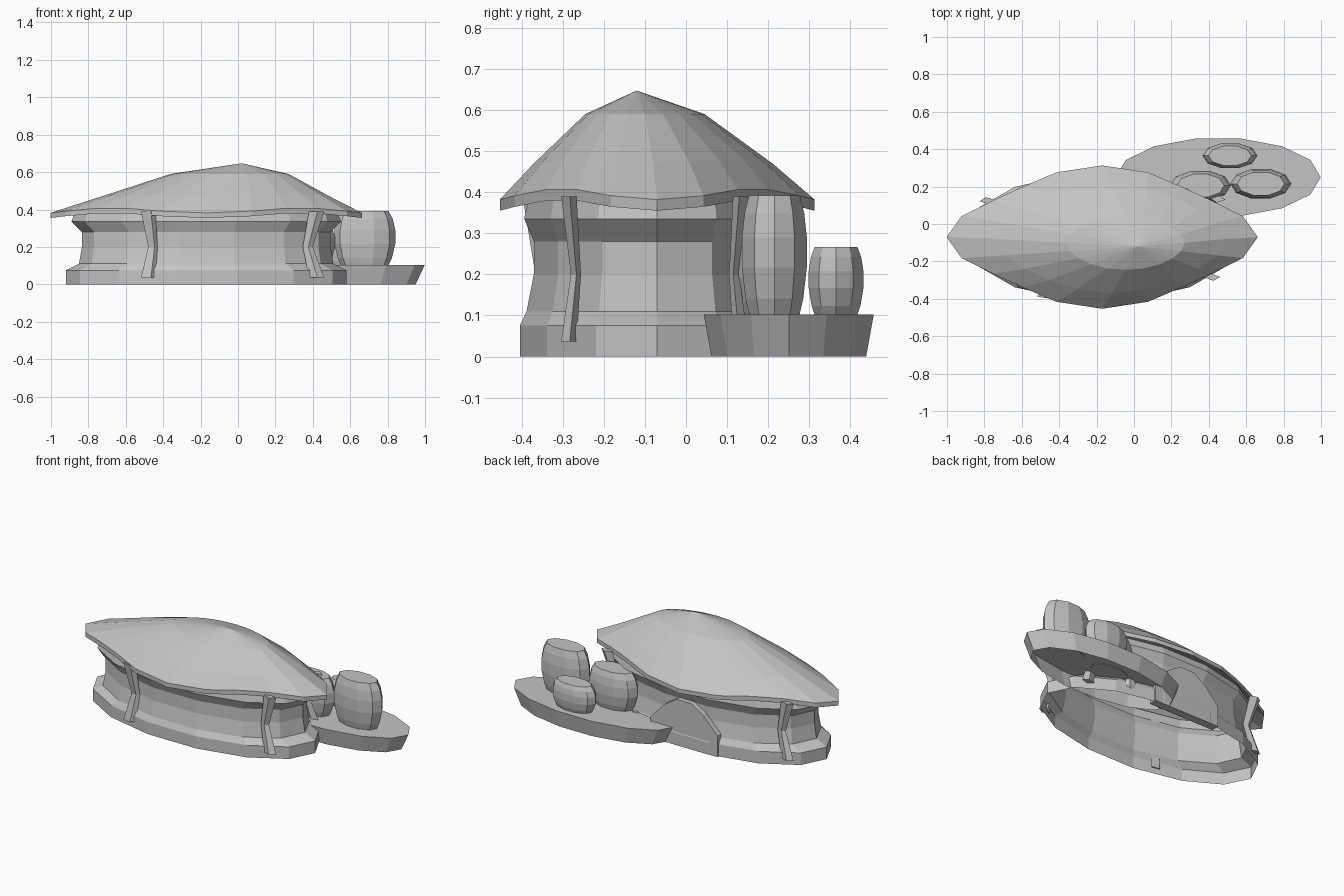
import bpy, bmesh
from math import sin, cos, pi
from mathutils import Vector

cube = bpy.data.objects.get("Cube")
if cube:
    bpy.data.objects.remove(cube, do_unlink=True)

grey = bpy.data.materials.new("plain grey")
grey.use_nodes = True
tone = (0.55, 0.55, 0.55, 1)
grey.diffuse_color = tone
grey.node_tree.nodes["Principled BSDF"].inputs["Base Color"].default_value = tone


def loft(name, rings, cap_start=False, cap_end=False):
    """Skin a list of equal-length point loops; a one-point loop is an apex."""
    bm = bmesh.new()
    loops = [[bm.verts.new(p) for p in ring] for ring in rings]
    for a, b in zip(loops, loops[1:]):
        n = max(len(a), len(b))
        for i in range(n):
            j = (i + 1) % n
            if len(b) == 1:
                bm.faces.new((a[i], a[j], b[0]))
            elif len(a) == 1:
                bm.faces.new((a[0], b[j], b[i]))
            else:
                bm.faces.new((a[i], a[j], b[j], b[i]))
    if cap_start:
        bm.faces.new(loops[0][::-1])
    if cap_end:
        bm.faces.new(loops[-1])
    bmesh.ops.recalc_face_normals(bm, faces=bm.faces)
    mesh = bpy.data.meshes.new(name)
    bm.to_mesh(mesh)
    bm.free()
    mesh.materials.append(grey)
    obj = bpy.data.objects.new(name, mesh)
    bpy.context.collection.objects.link(obj)
    return obj


def oval(centre, rx, ry, z, sides, pinch=0, lift=0):
    """Oval loop; pinch draws in and lift raises its four diagonal quarters."""
    ring = []
    for i in range(sides):
        t = 2 * pi * i / sides
        wave = sin(2 * t) ** 2
        r = 1 - pinch * wave
        ring.append((centre[0] + rx * r * cos(t), centre[1] + ry * r * sin(t), z + lift * wave))
    return ring


# Hut wall: wide plinth, waisted wall and flared top, open below
hut = (-0.17, -0.07)
wall_profile = [(0.75, 0.343, 0), (0.75, 0.343, 0.075), (0.68, 0.326, 0.11),
                (0.665, 0.308, 0.2), (0.665, 0.308, 0.28),
                (0.72, 0.332, 0.335), (0.705, 0.322, 0.38)]
loft("hut_wall", [oval(hut, rx, ry, z, 14) for rx, ry, z in wall_profile])

# Roof shell: pinched, wavy eave and an off-centre peak
roof_levels = [(hut, 0.832, 0.383, 0.382, 20, 0.145, 0.027),
               ((-0.12, -0.08), 0.61, 0.29, 0.47, 20, 0.07, 0.01),
               ((-0.045, -0.10), 0.315, 0.145, 0.59, 20, 0.02, 0)]
upper = [oval(*level) for level in roof_levels] + [[(0.02, -0.12, 0.647)]]
under = [[(x, y, z - 0.027) for x, y, z in ring] for ring in upper]
loft("roof", under[::-1] + upper)

# Bent posts leaning on the wall, flattened like the hut and turned to its centre
squash = Vector((1, 0.46, 1))
for name, x, y in [("front_right_post", -0.48, -0.38), ("front_left_post", 0.42, -0.285),
                   ("back_right_post", -0.785, 0.125), ("back_left_post", 0.45, 0.133)]:
    out = Vector((x - hut[0], (y - hut[1]) / squash.y, 0)).normalized()
    side = Vector((-out.y, out.x, 0))
    rings = []
    for z, shift, w in [(0.037, 0, 0.029), (0.2, -0.06, 0.019), (0.39, 0, 0.029)]:
        rings.append([Vector((x, y, z)) + (out * (shift + w * a) + side * w * b) * squash
                      for a, b in [(-1, -1), (1, -1), (1, 1), (-1, 1)]])
    loft(name, rings, True, True)

# Arched door panel at the back
half = [(0.23, 0), (0.23, 0.13), (0.13, 0.235), (0.05, 0.285)]
arch = half + [(-x, z) for x, z in reversed(half)]
loft("back_door", [[(hut[0] + x, y, z) for x, z in arch] for y in (0.21, 0.262)], True, True)

# Oval platform, narrower at the ground and open below
deck = (0.45, 0.25)
loft("platform", [oval(deck, 0.5, 0.193, 0, 14), oval(deck, 0.548, 0.212, 0.102, 14)],
     cap_end=True)

# Small stone set in the platform
loft("small_stone", [oval((0.2, 0.21), 0.04 * s, 0.019 * s, z, 6)
                     for s, z in [(0.6, 0.045), (1, 0.06), (1, 0.09), (0.6, 0.107)]], True, True)

# Barrels standing on the platform
barrel_profile = [(0, 0.77), (0.14, 0.89), (0.4, 1), (0.65, 1), (0.85, 0.92), (1, 0.78)]
for name, centre, rx, ry, top in [("tall_barrel", (0.678, 0.215), 0.163, 0.083, 0.392),
                                  ("middle_barrel", (0.355, 0.205), 0.163, 0.083, 0.335),
                                  ("short_barrel", (0.513, 0.365), 0.147, 0.07, 0.267)]:
    loft(name, [oval(centre, rx * s, ry * s, 0.1 + (top - 0.1) * t, 10)
                for t, s in barrel_profile], True, True)
